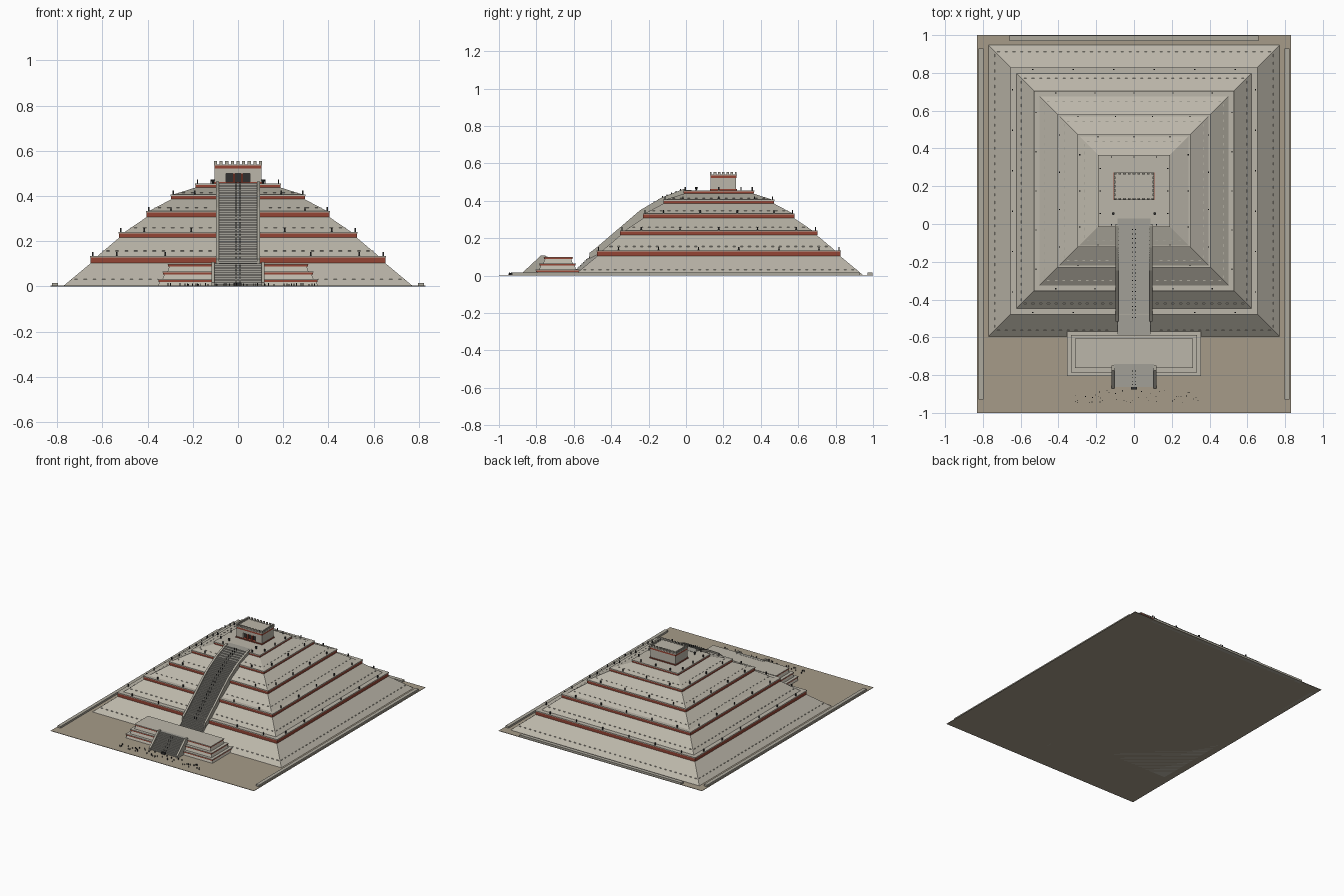
import bpy, bmesh, math, random
from mathutils import Vector

if "Cube" in bpy.data.objects:
    bpy.data.objects.remove(bpy.data.objects["Cube"])

random.seed(4)
CY = 0.175  # pyramid centre in y


def material(name, rgb):
    m = bpy.data.materials.new(name)
    m.diffuse_color = (*rgb, 1)
    m.use_nodes = True
    m.node_tree.nodes["Principled BSDF"].inputs["Base Color"].default_value = m.diffuse_color
    return m


STONE = material("stone", (0.50, 0.47, 0.40))
TRIM = material("pale_trim", (0.42, 0.40, 0.34))
STAIR = material("stair_stone", (0.36, 0.35, 0.31))
RED = material("red_band", (0.30, 0.06, 0.035))
EARTH = material("earth", (0.38, 0.33, 0.25))
DARK = material("dark", (0.03, 0.03, 0.03))


def finish(name, bm, mat):
    bmesh.ops.recalc_face_normals(bm, faces=bm.faces)
    me = bpy.data.meshes.new(name)
    bm.to_mesh(me)
    bm.free()
    me.materials.append(mat)
    ob = bpy.data.objects.new(name, me)
    bpy.context.collection.objects.link(ob)
    return ob


def add_frustum(bm, cx, cy, z0, z1, hx0, hy0, hx1, hy1):
    sg = ((-1, -1), (1, -1), (1, 1), (-1, 1))
    a = [bm.verts.new((cx + s * hx0, cy + t * hy0, z0)) for s, t in sg]
    b = [bm.verts.new((cx + s * hx1, cy + t * hy1, z1)) for s, t in sg]
    bm.faces.new(a[::-1])
    bm.faces.new(b)
    for i in range(4):
        j = (i + 1) % 4
        bm.faces.new((a[i], a[j], b[j], b[i]))


def boxes(name, items, mat):
    """items: (x0, x1, y0, y1, z0, z1)"""
    bm = bmesh.new()
    for x0, x1, y0, y1, z0, z1 in items:
        hx, hy = (x1 - x0) / 2, (y1 - y0) / 2
        add_frustum(bm, (x0 + x1) / 2, (y0 + y1) / 2, z0, z1, hx, hy, hx, hy)
    return finish(name, bm, mat)


def frustum(name, cy, z0, z1, hx0, hy0, hx1, hy1, mat):
    bm = bmesh.new()
    add_frustum(bm, 0, cy, z0, z1, hx0, hy0, hx1, hy1)
    return finish(name, bm, mat)


def prism(name, yz, spans, mat):
    """extrude a side profile (y, z) across each x span"""
    bm = bmesh.new()
    for x0, x1 in spans:
        a = [bm.verts.new((x0, y, z)) for y, z in yz]
        b = [bm.verts.new((x1, y, z)) for y, z in yz]
        bm.faces.new(a)
        bm.faces.new(b[::-1])
        for i in range(len(yz)):
            j = (i + 1) % len(yz)
            bm.faces.new((a[i], b[i], b[j], a[j]))
    return finish(name, bm, mat)


def steps(path, rise):
    """stepped line following a rising (y, z) path"""
    out = []
    for (y0, z0), (y1, z1) in zip(path, path[1:]):
        n = max(1, round((z1 - z0) / rise))
        for i in range(n):
            z = z0 + (z1 - z0) * (i + 1) / n
            out.append((y0 + (y1 - y0) * i / n, z0 + (z1 - z0) * i / n))
            out.append((y0 + (y1 - y0) * i / n, z))
    out.append(path[-1])
    return out


# Ground and boundary walls
boxes("ground", [(-0.83, 0.83, -1, 1, 0, 0.003)], EARTH)
boxes("boundary_walls", [(s * 0.81 - 0.013, s * 0.81 + 0.013, -0.93, 0.93, 0, 0.016) for s in (-1, 1)]
      + [(-0.66, 0.66, 0.97, 0.998, 0, 0.016)], TRIM)

# Pyramid tiers: base z, band z, top z, base half width, top half width
TIERS = [(0.0, 0.104, 0.134, 0.775, 0.65), (0.13, 0.216, 0.241, 0.627, 0.525),
         (0.238, 0.308, 0.333, 0.505, 0.402), (0.33, 0.386, 0.406, 0.40, 0.294),
         (0.404, 0.438, 0.455, 0.294, 0.186)]
for k, (z0, zb, z1, h0, h1) in enumerate(TIERS, 1):
    frustum(f"tier_{k}_slope", CY, z0, zb, h0, h0, h1, h1, STONE)
    frustum(f"tier_{k}_red_band", CY, zb, z1 - 0.006, h1 + .002, h1 + .002, h1 + .002, h1 + .002, RED)
    frustum(f"tier_{k}_cap", CY, z1 - 0.006, z1, h1 + .004, h1 + .004, h1 + .004, h1 + .004, STONE)
    # small posts along the terrace edge and studs on the slope
    posts, studs = [], []
    n = max(3, round(h1 * 2 / 0.2))
    zs, hs = z0 + (zb - z0) * 0.3, h0 + (h1 - h0) * 0.3
    m = int(hs * 2 / 0.04)
    for dx, dy in ((1, 0), (-1, 0), (0, 1), (0, -1)):
        for cnt, h, lst in ((n, h1 - 0.007, posts), (m, hs, studs)):
            for i in range(cnt):
                t = -h + 2 * h * (i + 0.5) / cnt
                x, y = dx * h + dy * t, CY + dy * h - dx * t
                if dy == -1 and abs(x) < 0.11:
                    continue
                if lst is posts:
                    lst.append((x - .003, x + .003, y - .003, y + .003, z1, z1 + .018))
                else:
                    ex, ey = (.002, .007) if dx else (.007, .002)
                    lst.append((x - ex, x + ex, y - ey, y + ey, zs - .002, zs + .002))
    boxes(f"tier_{k}_edge_posts", posts, DARK)
    boxes(f"tier_{k}_studs", studs, TRIM)

# Main stairway on the pyramid, with balustrades
path = [(-0.605, 0.012), (-0.495, 0.118), (-0.24, 0.336), (-0.125, 0.41), (-0.005, 0.457)]
prism("main_stair", steps(path, 0.0075) + [(0.03, 0.457), (0.03, 0.3), (-0.2, 0.003)],
      [(-0.088, 0.088)], STAIR)
rail = [(-0.515, 0.09), (-0.515, 0.122), (-0.485, 0.145), (-0.245, 0.35), (-0.125, 0.42),
        (-0.01, 0.464), (0.0, 0.464), (0.0, 0.40), (-0.2, 0.25)]
prism("main_stair_balustrades", rail, [(-0.097, -0.083), (0.083, 0.097)], TRIM)

# Front platform in three stepped layers
LAYERS = [(0, 0.032, 0.355, -0.805, -0.57), (0.032, 0.065, 0.334, -0.785, -0.587),
          (0.065, 0.1, 0.312, -0.763, -0.605)]
for k, (z0, z1, hx, y0, y1) in enumerate(LAYERS, 1):
    cy, hy = (y0 + y1) / 2, (y1 - y0) / 2
    frustum(f"platform_{k}_wall", cy, z0, z1 - .012, hx, hy, hx - .008, hy - .008, STONE)
    frustum(f"platform_{k}_red_band", cy, z1 - .012, z1 - .004, hx - .003, hy - .003, hx - .003, hy - .003, RED)
    frustum(f"platform_{k}_cap", cy, z1 - .004, z1, hx, hy, hx, hy, STONE)

# Lower stairway with balustrades
prism("lower_stair", steps([(-0.862, 0.003), (-0.755, 0.101)], 0.0075) + [(-0.74, 0.101), (-0.74, 0.0), (-0.862, 0.0)],
      [(-0.105, 0.105)], STAIR)
prism("lower_stair_balustrades", [(-0.872, 0), (-0.872, 0.018), (-0.775, 0.108), (-0.75, 0.108), (-0.75, 0)],
      [(-0.118, -0.103), (0.103, 0.118)], TRIM)
boxes("altar_stone", [(-0.016, 0.016, -0.877, -0.863, 0, 0.017)], DARK)

# Rope posts along the middle of both stairs
def along(path, step):
    for (y0, z0), (y1, z1) in zip(path, path[1:]):
        n = max(1, int(math.hypot(y1 - y0, z1 - z0) / step))
        for i in range(n):
            yield y0 + (y1 - y0) * i / n, z0 + (z1 - z0) * i / n

rope = [p for q in ([(-0.85, 0.01), (-0.76, 0.1)], path[1:]) for p in along(q, 0.025)]
boxes("stair_middle_posts", [(s * .008 - .002, s * .008 + .002, y - .002, y + .002, z, z + .015)
                             for y, z in rope for s in (-1, 1)], DARK)

# Visitors: small standing figures in the plaza
crowd = []
for _ in range(45):
    x, y, h = random.uniform(-0.34, 0.34), random.uniform(-0.95, -0.88), random.uniform(.011, .016)
    crowd.append((x - .002, x + .002, y - .002, y + .002, 0.003, h))
boxes("plaza_figures", crowd, DARK)

# Temple: walls built around a front opening with two pillars
Z = 0.455
boxes("temple_plinth", [(-0.108, 0.108, 0.127, 0.273, Z, Z + .007)], RED)
boxes("temple_walls", [(-0.103, -0.052, 0.132, 0.268, Z, 0.522), (0.052, 0.103, 0.132, 0.268, Z, 0.522),
                       (-0.052, 0.052, 0.165, 0.268, Z, 0.522), (-0.052, 0.052, 0.132, 0.165, 0.500, 0.522)], STONE)
boxes("temple_door_shade", [(-0.052, 0.052, 0.150, 0.166, Z + .006, 0.5)], DARK)
boxes("temple_pillars", [(x - .005, x + .005, 0.134, 0.146, Z, 0.5) for x in (-0.018, 0.018)], RED)
boxes("temple_red_frieze", [(-0.105, 0.105, 0.130, 0.270, 0.522, 0.534)], RED)
boxes("temple_roof", [(-0.107, 0.107, 0.128, 0.272, 0.534, 0.540)], STONE)
merlons = []
for i in range(9):
    x = -0.1 + 0.2 * i / 8
    merlons += [(x - .007, x + .007, y - .004, y + .004, 0.54, 0.555) for y in (0.133, 0.267)]
for i in range(1, 6):
    y = 0.133 + 0.134 * i / 6
    merlons += [(x - .004, x + .004, y - .007, y + .007, 0.54, 0.555) for x in (-0.103, 0.103)]
boxes("temple_merlons", merlons, TRIM)

# Braziers on the summit
for s, side in ((-1, "left"), (1, "right")):
    bm = bmesh.new()
    bmesh.ops.create_cone(bm, cap_ends=True, segments=8, radius1=.004, radius2=.008, depth=.018)
    bmesh.ops.translate(bm, verts=bm.verts, vec=Vector((s * 0.11, 0.055, Z + .009)))
    finish(f"brazier_{side}", bm, DARK)
